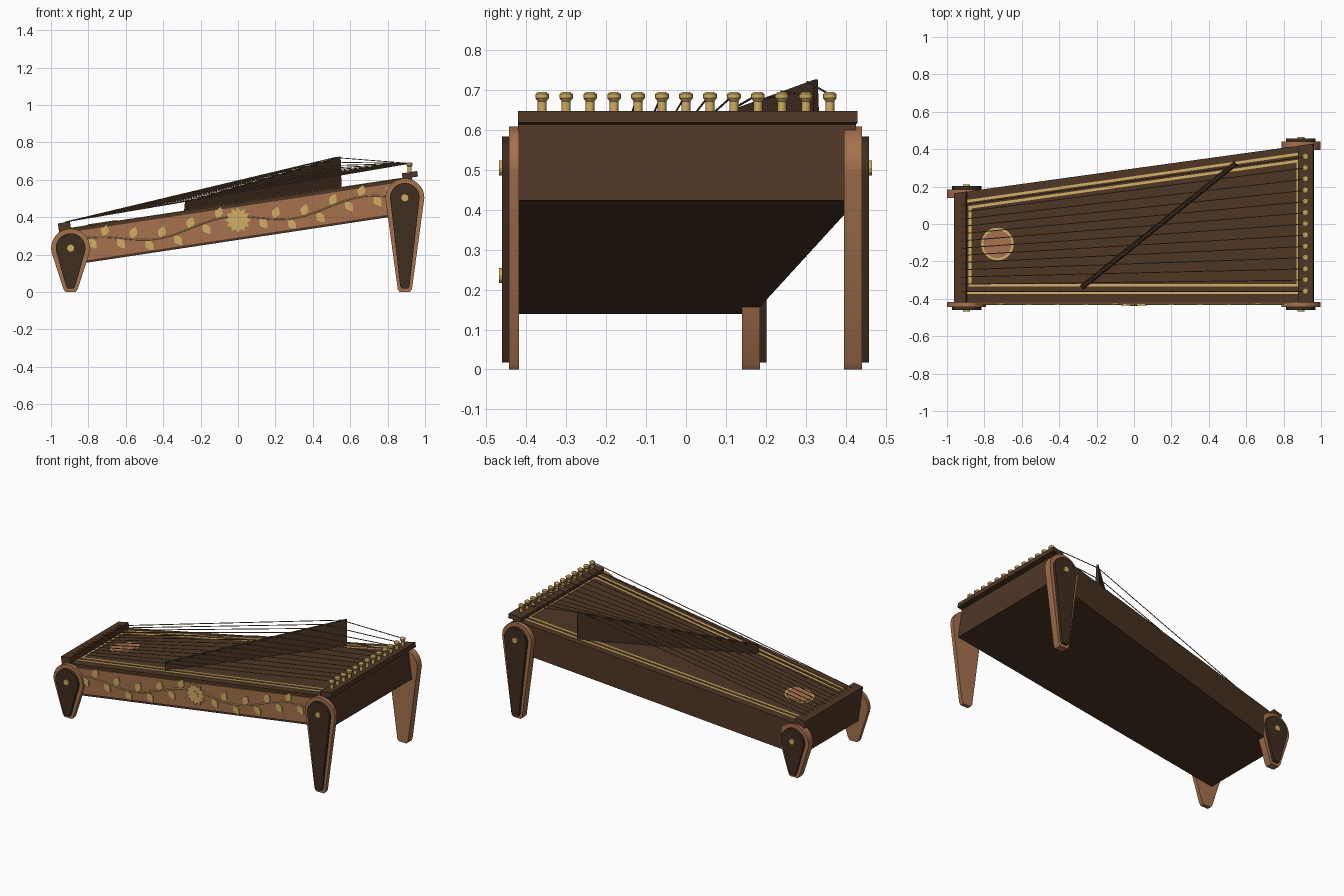
import bpy, bmesh, math
from mathutils import Vector

if "Cube" in bpy.data.objects:
    bpy.data.objects.remove(bpy.data.objects["Cube"])

SLOPE = 0.1507


def colour(name, r, g, b):
    m = bpy.data.materials.new(name)
    m.diffuse_color = (r, g, b, 1)
    m.use_nodes = True
    m.node_tree.nodes["Principled BSDF"].inputs["Base Color"].default_value = m.diffuse_color
    return m


DARK = colour("dark walnut", 0.078, 0.037, 0.018)
DEEP = colour("deep walnut", 0.050, 0.026, 0.014)
WOOD = colour("warm wood", 0.38, 0.165, 0.075)
GOLD = colour("gold", 0.64, 0.42, 0.125)
BRONZE = colour("bronze string", 0.20, 0.125, 0.06)


def top(x):      # height of the sloping soundboard
    return 0.476 + SLOPE * x


def back(x):     # depth of the slanted rear edge
    return 0.297 + 0.138 * x


def mesh_obj(name, bm, mat, smooth=False):
    bmesh.ops.recalc_face_normals(bm, faces=bm.faces)
    me = bpy.data.meshes.new(name)
    bm.to_mesh(me)
    bm.free()
    me.materials.append(mat)
    ob = bpy.data.objects.new(name, me)
    bpy.context.collection.objects.link(ob)
    if smooth:
        bpy.ops.object.select_all(action='DESELECT')
        ob.select_set(True)
        bpy.context.view_layer.objects.active = ob
        bpy.ops.object.shade_smooth_by_angle(angle=math.radians(35))
    return ob


def add_loft(bm, a, b):
    """Closed solid between two matching outlines."""
    va, vb = [bm.verts.new(p) for p in a], [bm.verts.new(p) for p in b]
    n = len(va)
    bm.faces.new(va)
    bm.faces.new(vb[::-1])
    for i in range(n):
        j = (i + 1) % n
        bm.faces.new((va[i], vb[i], vb[j], va[j]))


def loft(name, a, b, mat, smooth=False):
    bm = bmesh.new()
    add_loft(bm, a, b)
    return mesh_obj(name, bm, mat, smooth)


def shift(pts, v):
    return [Vector(p) + Vector(v) for p in pts]


def tubes(name, paths, radius, mat):
    cu = bpy.data.curves.new(name, 'CURVE')
    cu.dimensions = '3D'
    cu.bevel_depth, cu.bevel_resolution = radius, 1
    cu.use_fill_caps = True
    for path in paths:
        sp = cu.splines.new('POLY')
        sp.points.add(len(path) - 1)
        for p, co in zip(sp.points, path):
            p.co = (*co, 1)
    cu.materials.append(mat)
    ob = bpy.data.objects.new(name, cu)
    bpy.context.collection.objects.link(ob)
    bpy.ops.object.select_all(action='DESELECT')
    ob.select_set(True)
    bpy.context.view_layer.objects.active = ob
    bpy.ops.object.convert(target='MESH')


# Sound box: trapezoid plan, tilted, ends square to the slope
def plan(x0, x1, zfun, yb=0.0):
    return [(x0, -0.42, zfun(x0)), (x1, -0.42, zfun(x1)),
            (x1, back(x1) + yb, zfun(x1)), (x0, back(x0) + yb, zfun(x0))]


loft("sound_box", plan(-0.93, 0.958, lambda x: 0.279 + SLOPE * x),
     plan(-0.958, 0.93, top), DARK)

# End blocks
def end_block(name, x0, x1, h):
    loft(name, plan(x0, x1, lambda x: top(x) - 0.003),
         plan(x0 - h * 0.15, x1 - h * 0.15, lambda x: top(x) + h), DARK)


end_block("pin_block", 0.88, 0.962, 0.027)
end_block("nut_block", -0.958, -0.893, 0.036)

# Front panel
panel = [(x, -0.42, z + SLOPE * x)
         for x, z in ((-0.88, 0.292), (0.88, 0.292), (0.88, 0.456), (-0.88, 0.456))]
loft("front_panel", panel, shift(panel, (0, -0.007, 0)), WOOD)


# Vine, leaves and flower on the front panel
def vine_z(x):
    return 0.38 + SLOPE * x + 0.03 * math.cos(math.tau * (x + 0.07) / 0.73)


tubes("vine", [[(x / 50, -0.428, vine_z(x / 50)) for x in range(-41, 42)]], 0.004, GOLD)

bm = bmesh.new()
for k in range(22):
    x = -0.80 + k * 0.0762
    if abs(x) < 0.06:
        continue
    side = 1 if k % 2 else -1
    ang = math.atan(SLOPE) + side * math.radians(62)
    d, n = Vector((math.cos(ang), 0, math.sin(ang))), Vector((-math.sin(ang), 0, math.cos(ang)))
    base = Vector((x, -0.427, vine_z(x)))
    pts = [base + d * (0.005 + 0.066 * t) + n * w for t, w in
           ((0, 0), (0.25, 0.017), (0.5, 0.022), (0.75, 0.014), (1, 0),
            (0.75, -0.014), (0.5, -0.022), (0.25, -0.017))]
    add_loft(bm, pts, shift(pts, (0, -0.006, 0)))
mesh_obj("leaves", bm, GOLD)

star = []
for k in range(24):
    r = 0.07 if k % 2 == 0 else 0.05
    a = math.tau * k / 24
    star.append((r * math.cos(a), -0.427, 0.385 + r * math.sin(a)))
loft("flower", star, shift(star, (0, -0.008, 0)), GOLD)
disc = [(0.022 * math.cos(math.tau * k / 16), -0.435, 0.385 + 0.022 * math.sin(math.tau * k / 16))
        for k in range(16)]
loft("flower_centre", disc, shift(disc, (0, -0.004, 0)), GOLD)


# Legs: round head tapering to a narrow foot
def leg_outline(cx, cz, r, foot, z0, y):
    pts = [(cx + r * math.cos(a), y, cz + r * math.sin(a))
           for a in [math.radians(-14 + 208 * k / 28) for k in range(29)]]
    return pts + [(cx - foot, y, z0 + 0.015), (cx - foot * 0.7, y, z0),
                  (cx + foot * 0.7, y, z0), (cx + foot, y, z0 + 0.015)]


def leg(name, cx, cz, y0, y1, out):
    loft(name, leg_outline(cx, cz, 0.104, 0.038, 0, y0),
         leg_outline(cx, cz, 0.104, 0.038, 0, y1), WOOD, True)
    y2 = y1 + out * 0.017
    loft(name + "_plate", leg_outline(cx, cz, 0.079, 0.025, 0.018, y1),
         leg_outline(cx, cz, 0.079, 0.025, 0.018, y2), DEEP, True)
    stud = [(cx + 0.019 * math.cos(math.tau * k / 12), y2, cz + 0.019 * math.sin(math.tau * k / 12))
            for k in range(12)]
    loft(name + "_stud", stud, shift(stud, (0, out * 0.008, 0)), GOLD)


leg("front_left_leg", -0.895, 0.235, -0.418, -0.443, -1)
leg("front_right_leg", 0.892, 0.504, -0.418, -0.443, -1)
leg("back_left_leg", -0.895, 0.235, 0.140, 0.185, 1)
leg("back_right_leg", 0.892, 0.504, 0.395, 0.441, 1)

# Gold inlay lines on the soundboard
bm = bmesh.new()
for (xa, ya), (xb, yb) in (((-0.893, -0.366), (0.885, -0.366)), ((-0.885, -0.328), (0.885, -0.328)),
                           ((-0.893, 0.122), (0.885, 0.375)), ((-0.885, 0.088), (0.885, 0.338)),
                           ((-0.877, -0.328), (-0.877, 0.088)), ((0.877, -0.328), (0.877, 0.338))):
    d = Vector((xb - xa, yb - ya)).normalized() * 0.007
    quad = [(x, y, top(x)) for x, y in ((xa + d.y, ya - d.x), (xb + d.y, yb - d.x),
                                        (xb - d.y, yb + d.x), (xa - d.y, ya + d.x))]
    add_loft(bm, quad, shift(quad, (0, 0, 0.003)))
mesh_obj("inlay_lines", bm, GOLD)

# Sound hole rosette
for name, r, h, mat in (("rosette_ring", 0.087, 0.004, GOLD), ("rosette_disc", 0.075, 0.007, WOOD)):
    ring = [(-0.73 + r * math.cos(a), -0.107 + r * math.sin(a), top(-0.73 + r * math.cos(a)))
            for a in [math.tau * k / 40 for k in range(40)]]
    loft(name, ring, shift(ring, (0, 0, h)), mat)

# Diagonal bridge, a fin rising toward the rear
A, B = Vector((-0.28, -0.34)), Vector((0.545, 0.325))
side = Vector((-(B - A).y, (B - A).x)).normalized()


def ridge(x):
    return 0.483 + (x - A.x) / (B.x - A.x) * 0.242


def fin_end(p):
    lo, hi = side * 0.014, side * 0.006
    return [(*(p - lo), top(p.x) - 0.004), (*(p + lo), top(p.x) - 0.004),
            (*(p + hi), ridge(p.x)), (*(p - hi), ridge(p.x))]


loft("bridge", fin_end(A), fin_end(B), DEEP)

# Tuning pins and strings
bm = bmesh.new()
strings = []
profile = ((0.011, 0.0), (0.011, 0.028), (0.017, 0.036), (0.017, 0.046), (0.010, 0.051))
for k in range(13):
    y = -0.36 + 0.06 * k
    rings = [[bm.verts.new((0.917 + r * math.cos(math.tau * j / 12), y + r * math.sin(math.tau * j / 12),
                            0.643 + z)) for j in range(12)] for r, z in profile]
    for a, b in zip(rings, rings[1:]):
        for j in range(12):
            i = (j + 1) % 12
            bm.faces.new((a[j], a[i], b[i], b[j]))
    bm.faces.new(rings[-1])
    start = Vector((-0.925, -0.36 + 0.0385 * k, top(-0.925) + 0.038))
    end = Vector((0.917, y, 0.688))
    # crossing point with the bridge line in plan
    p, d, e = start.xy, (end - start).xy, B - A
    t = (A - p).cross(e) / d.cross(e)
    s = (A - p).cross(d) / d.cross(e)
    path = [start, end]
    if 0 <= s <= 1:
        q = p + d * t
        path.insert(1, Vector((q.x, q.y, ridge(q.x) + 0.002)))
    strings.append(path)
mesh_obj("tuning_pins", bm, GOLD, True)
tubes("strings", strings, 0.0025, BRONZE)
